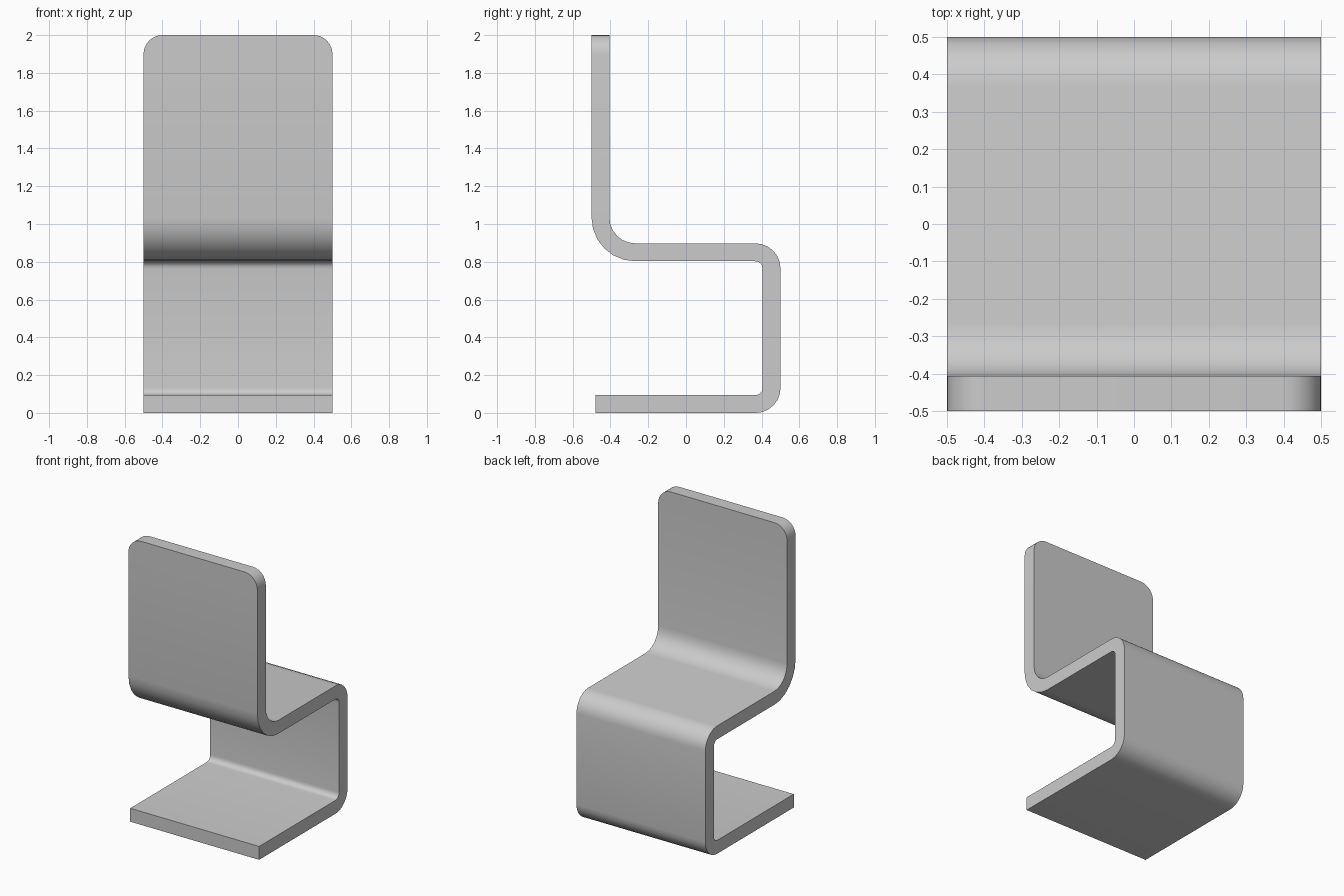
import bpy, bmesh
from math import sin, cos, pi
from mathutils import Vector

if "Cube" in bpy.data.objects:
    bpy.data.objects.remove(bpy.data.objects["Cube"])

T = 0.094          # sheet thickness
H = T / 2
W = 0.5            # half width
CORNER = 0.1       # rounding of the backrest top corners
SEG = 6


def fillet(prev, corner, nxt, r):
    """Arc replacing a right-angle corner of the centre line."""
    a = (prev - corner).normalized()
    b = (nxt - corner).normalized()
    c = corner + (a + b) * r
    return [c - b * r * cos(i / SEG * pi / 2) - a * r * sin(i / SEG * pi / 2)
            for i in range(SEG + 1)]


# centre line (y, z) with bend radii: base, front upright, seat, backrest
nodes = [(-0.48, H, 0), (0.5 - H, H, 0.085), (0.5 - H, 0.85, 0.085),
         (-0.5 + H, 0.85, 0.185), (-0.5 + H, 2 - CORNER, 0)]
pts = [Vector(n[:2]) for n in nodes]
path = [pts[0]]
for i in range(1, 4):
    path += fillet(pts[i - 1], pts[i], pts[i + 1], nodes[i][2])
rows = [(p.x, p.y, W) for p in path]

# rounded top of the backrest
for i in range(9):
    t = i / 8 * pi / 2
    rows.append((-0.5 + H, 2 - CORNER + CORNER * sin(t), W - CORNER + CORNER * cos(t)))

# bent sheet
bm = bmesh.new()
verts = [[bm.verts.new((s * w, y, z)) for s in (-1, 1)] for y, z, w in rows]
for a, b in zip(verts, verts[1:]):
    bm.faces.new((a[0], a[1], b[1], b[0]))
mesh = bpy.data.meshes.new("bent_sheet_chair")
bm.to_mesh(mesh)
bm.free()
chair = bpy.data.objects.new("bent_sheet_chair", mesh)
bpy.context.collection.objects.link(chair)
bpy.context.view_layer.objects.active = chair
chair.select_set(True)

# thickness
solid = chair.modifiers.new("thickness", 'SOLIDIFY')
solid.thickness = T
solid.offset = 0
solid.use_even_offset = True
bpy.ops.object.modifier_apply(modifier=solid.name)
bpy.ops.object.shade_smooth_by_angle(angle=pi / 6)
